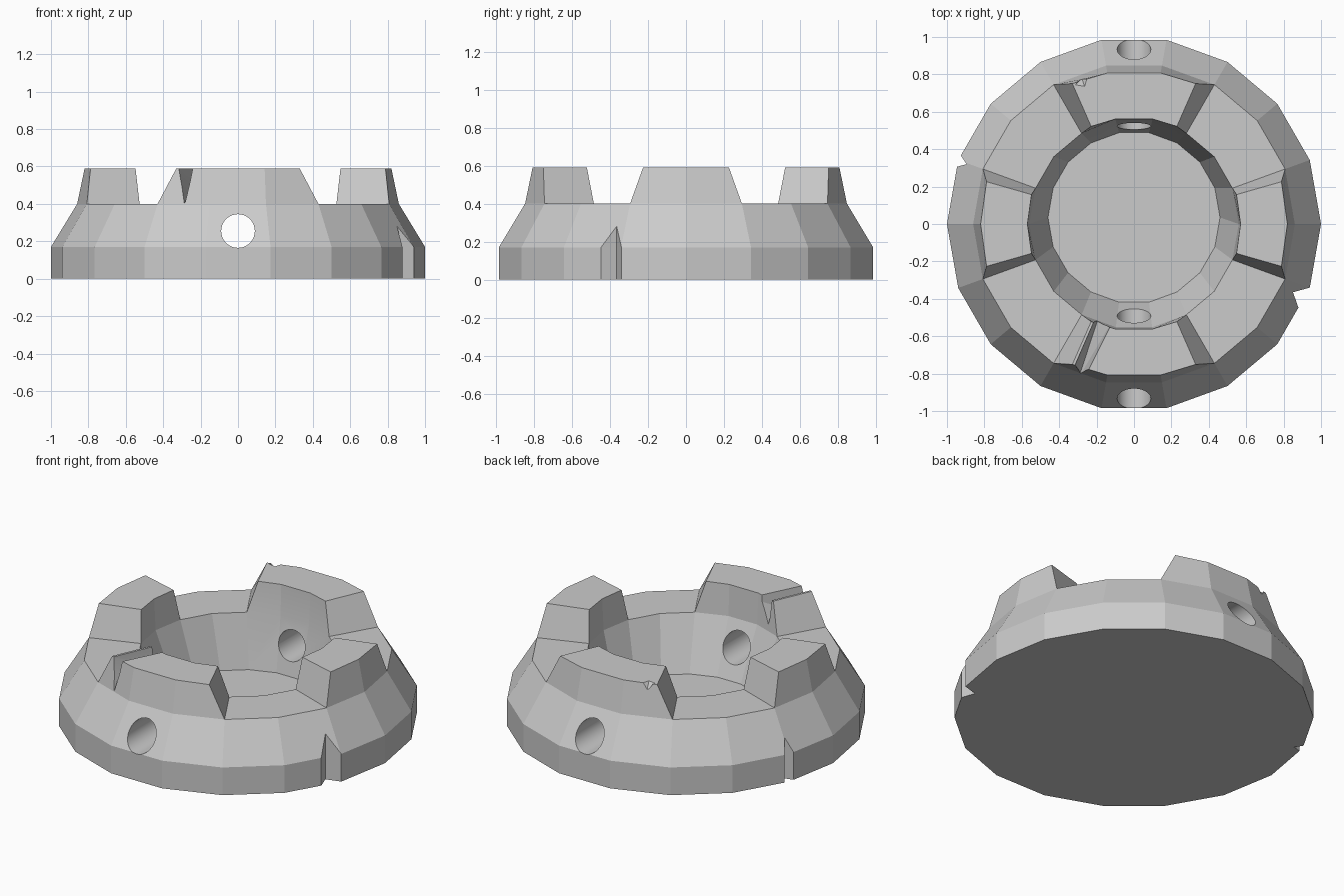
import bpy
import bmesh
from math import cos, sin, radians, pi
from mathutils import Vector, Matrix

cube = bpy.data.objects.get("Cube")
if cube:
    bpy.data.objects.remove(cube, do_unlink=True)

SIDES = 18
STEP = 360 / SIDES
RIM_Z, TOP_Z = 0.40, 0.59

stone = bpy.data.materials.new("stone_grey")
stone.use_nodes = True
GREY = (0.6, 0.6, 0.6, 1)
stone.diffuse_color = GREY
stone.node_tree.nodes["Principled BSDF"].inputs["Base Color"].default_value = GREY


def make_object(name, bm):
    bmesh.ops.recalc_face_normals(bm, faces=bm.faces)
    mesh = bpy.data.meshes.new(name)
    bm.to_mesh(mesh)
    bm.free()
    mesh.materials.append(stone)
    obj = bpy.data.objects.new(name, mesh)
    bpy.context.collection.objects.link(obj)
    return obj


def polar(bm, r, deg, z, dy=0):
    return bm.verts.new((r * cos(radians(deg)), r * sin(radians(deg)) + dy, z))


def hull_cutter(name, points):
    bm = bmesh.new()
    for p in points:
        bm.verts.new(p)
    bmesh.ops.convex_hull(bm, input=bm.verts)
    return make_object(name, bm)


# Bowl: outer wall, slope, rim, inner wall and slightly offset floor
bm = bmesh.new()
profile = [(1, 0, 0), (1, 0.17, 0), (0.86, RIM_Z, 0), (0.56, RIM_Z, 0), (0.46, 0.08, 0.035)]
rings = [[polar(bm, r, i * STEP, z, dy) for i in range(SIDES)] for r, z, dy in profile]
outer, inner = rings[2], rings[3]
for level, (a, b) in enumerate(zip(rings, rings[1:])):
    if level == 2:
        continue
    for i in range(SIDES):
        j = (i + 1) % SIDES
        bm.faces.new((a[i], a[j], b[j], b[i]))
bm.faces.new(rings[0])
bm.faces.new(rings[-1])

# Four raised teeth: wide ones front and back, narrow ones at the sides
raised = set()
for first, count, lean in ((-1, 2, 4), (3, 3, 6.3), (8, 2, 4), (12, 3, 6.3)):
    top = []
    for k in range(count + 1):
        angle = (first + k) * STEP
        angle += lean if k == 0 else -lean if k == count else 0
        i = (first + k) % SIDES
        top.append((i, polar(bm, 0.82, angle, TOP_Z), polar(bm, 0.57, angle, TOP_Z)))
    for (i, o1, n1), (j, o2, n2) in zip(top, top[1:]):
        raised.add(i)
        bm.faces.new((outer[i], outer[j], o2, o1))
        bm.faces.new((o1, o2, n2, n1))
        bm.faces.new((n1, n2, inner[j], inner[i]))
    for i, o, n in (top[0], top[-1]):
        bm.faces.new((outer[i], o, n, inner[i]))

# Low rim between the teeth
for i in range(SIDES):
    if i not in raised:
        j = (i + 1) % SIDES
        bm.faces.new((outer[i], outer[j], inner[j], inner[i]))
body = make_object("notched_bowl", bm)

# Round bore through the front and back walls
bm = bmesh.new()
bmesh.ops.create_cone(bm, cap_ends=True, segments=40, radius1=0.09, radius2=0.09, depth=3,
                      matrix=Matrix.Translation((0, 0, 0.255)) @ Matrix.Rotation(pi / 2, 4, "X"))
cutters = [make_object("bore_cutter", bm)]


# Upright chips in the outer edge
def upright_chip(name, apex, side_a, side_b):
    apex, a, b = Vector(apex), Vector(side_a), Vector(side_b)
    corners = (apex, apex + (a - apex) * 2, apex + (b - apex) * 2)
    return hull_cutter(name, [(c.x, c.y, z) for c in corners for z in (-0.2, 0.7)])


cutters.append(upright_chip("left_chip_cutter", (0.85, -0.365), (0.94, -0.34), (0.88, -0.45)))
cutters.append(upright_chip("right_chip_cutter", (-0.895, 0.32), (-0.95, 0.305), (-0.925, 0.365)))

# Crack across the front tooth, and a small chip in the back tooth
cutters.append(hull_cutter("crack_cutter", [
    (-0.345, -0.82, 0.61), (-0.26, -0.82, 0.61), (-0.295, -0.82, 0.40),
    (-0.18, -0.44, 0.61), (-0.07, -0.44, 0.61), (-0.17, -0.44, 0.45)]))
cutters.append(hull_cutter("back_chip_cutter", [
    (-0.32, 0.735, 0.60), (-0.24, 0.79, 0.60), (-0.26, 0.725, 0.60),
    (-0.29, 0.80, 0.60), (-0.28, 0.78, 0.55)]))

# Apply the cuts, then smooth only the bore
bpy.ops.object.select_all(action="DESELECT")
body.select_set(True)
bpy.context.view_layer.objects.active = body
for cutter in cutters:
    cutter.hide_render = True
    cut = body.modifiers.new(cutter.name, "BOOLEAN")
    cut.operation = "DIFFERENCE"
    cut.solver = "EXACT"
    cut.object = cutter
    bpy.ops.object.modifier_apply(modifier=cut.name)
    bpy.data.objects.remove(cutter, do_unlink=True)
bpy.ops.object.shade_smooth_by_angle(angle=radians(11))
